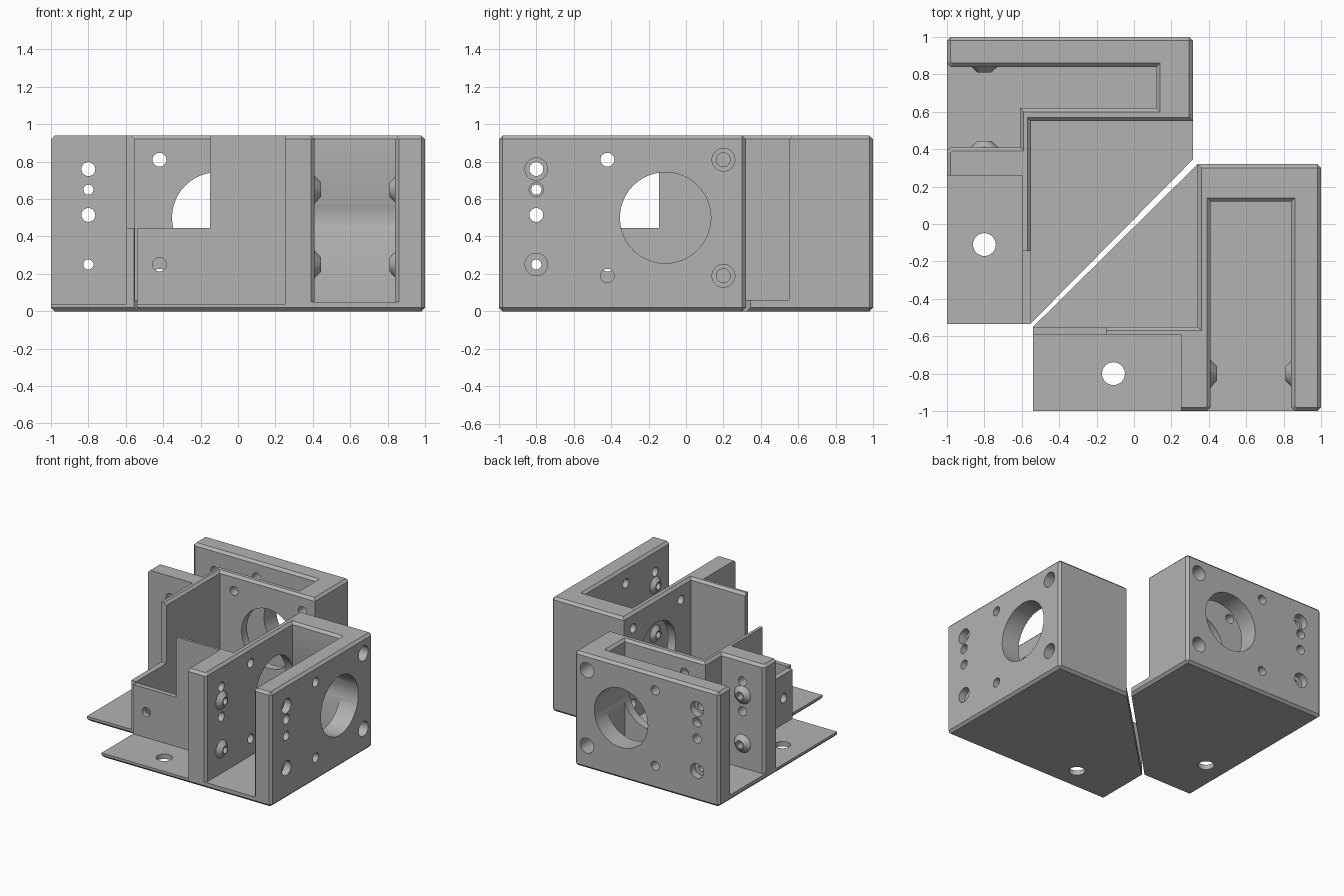
import bpy, bmesh, math
from mathutils import Vector, Matrix

if "Cube" in bpy.data.objects:
    bpy.data.objects.remove(bpy.data.objects["Cube"])

H = 0.94      # wall height
C = 0.02      # chamfer size

grey = bpy.data.materials.new("grey plastic")
grey.diffuse_color = (0.45, 0.45, 0.45, 1)
grey.use_nodes = True
grey.node_tree.nodes["Principled BSDF"].inputs["Base Color"].default_value = grey.diffuse_color


def make(name, bm):
    bmesh.ops.recalc_face_normals(bm, faces=bm.faces)
    me = bpy.data.meshes.new(name)
    bm.to_mesh(me)
    bm.free()
    me.materials.append(grey)
    ob = bpy.data.objects.new(name, me)
    bpy.context.collection.objects.link(ob)
    return ob


def grow(poly, d):
    """Offset a counter-clockwise outline outwards by d."""
    out = []
    for i, p in enumerate(poly):
        a, p, b = Vector(poly[i - 1]), Vector(p), Vector(poly[(i + 1) % len(poly)])
        e, f = (p - a).normalized(), (b - p).normalized()
        n, m = Vector((e.y, -e.x)), Vector((f.y, -f.x))
        out.append(p + (n + m) * d / (1 + n.dot(m)))
    return out


def loft(layers):
    """Closed solid through (outline, height) layers."""
    bm = bmesh.new()
    rings = [[bm.verts.new((p[0], p[1], z)) for p in poly] for poly, z in layers]
    n = len(rings[0])
    for a, b in zip(rings, rings[1:]):
        for i in range(n):
            bm.faces.new((a[i], a[(i + 1) % n], b[(i + 1) % n], b[i]))
    bm.faces.new(rings[0][::-1])
    bm.faces.new(rings[-1])
    return bm


def rect(x0, x1, y0, y1):
    return [(x0, y0), (x1, y0), (x1, y1), (x0, y1)]


def flared(poly, z):
    """Cutter whose rim is chamfered at the top of the walls."""
    return make("cutter", loft([(poly, z), (poly, H - C), (grow(poly, 2 * C), H + C)]))


def rod(p, q, r0, r1=None):
    """Cylinder or cone between two points."""
    p, q = Vector(p), Vector(q)
    bm = bmesh.new()
    rot = (q - p).to_track_quat('Z', 'Y').to_matrix().to_4x4()
    bmesh.ops.create_cone(bm, cap_ends=True, segments=48, radius1=r0,
                          radius2=r0 if r1 is None else r1, depth=(q - p).length,
                          matrix=Matrix.Translation((p + q) / 2) @ rot)
    return make("cutter", bm)


def body(name, outline, far):
    """Solid block with chamfered outer edges; far() marks the chamfered corner edges."""
    bm = loft([(outline, 0), (outline, H)])
    edges = []
    for e in bm.edges:
        d = e.verts[1].co - e.verts[0].co
        if abs(d.z) > 0.1:
            if far(e.verts[0].co):
                edges.append(e)
        elif abs(d.x) < 0.01 or abs(d.y) < 0.01:
            edges.append(e)
    bmesh.ops.bevel(bm, geom=edges, offset=C, segments=1, affect='EDGES')
    return make(name, bm)


def build(ob, voids, swap):
    def P(u, v, z):
        return (v, u, z) if swap else (u, v, z)

    steps = [(c, 'DIFFERENCE') for c in voids]
    # conical bearing bosses inside the pocket
    for z in (0.65, 0.25):
        for u0, u1 in ((0.39, 0.445), (0.865, 0.81)):
            steps.append((rod(P(u0, -0.8, z), P(u1, -0.8, z), 0.095, 0.037), 'UNION'))

    def hole(p, q, r):
        steps.append((rod(P(*p), P(*q), r), 'DIFFERENCE'))

    # large motor opening and its four screw holes
    hole((0.2, -0.11, 0.5), (1.1, -0.11, 0.5), 0.243)
    for z in (0.81, 0.19):
        hole((0.2, -0.42, z), (1.1, -0.42, z), 0.037)
        hole((0.2, 0.2, z), (1.1, 0.2, z), 0.037)
        hole((0.66, 0.2, z), (1.1, 0.2, z), 0.061)
    # row of bolt holes with counterbores
    for z, r, bore in ((0.76, 0.037, 0.06), (0.65, 0.027, 0.038),
                       (0.515, 0.037, 0), (0.25, 0.027, 0.06)):
        hole((0.2, -0.8, z), (1.1, -0.8, z), r)
        if bore:
            hole((0.94, -0.8, z), (1.1, -0.8, z), bore)
    # cable hole in the thin wall, mounting hole in the foot
    hole((-0.42, -0.7, 0.25), (-0.42, -0.45, 0.25), 0.037)
    hole((-0.11, -0.8, -0.1), (-0.11, -0.8, 0.2), 0.061)

    for c, op in steps:
        m = ob.modifiers.new(op.lower(), 'BOOLEAN')
        m.object, m.operation, m.solver = c, op, 'EXACT'
        c.hide_render = True
    dg = bpy.context.evaluated_depsgraph_get()
    me = bpy.data.meshes.new_from_object(ob.evaluated_get(dg))
    ob.modifiers.clear()
    ob.data = me
    for c, _ in steps:
        bpy.data.objects.remove(c)
    bpy.ops.object.select_all(action='DESELECT')
    ob.select_set(True)
    bpy.context.view_layer.objects.active = ob
    bpy.ops.object.shade_smooth_by_angle(angle=math.radians(25))


def box(x0, x1, y0, y1, z):
    return make("cutter", loft([(rect(x0, x1, y0, y1), z), (rect(x0, x1, y0, y1), H + 0.1)]))


# right bracket: straight pocket open to the front
right = body("right_bracket",
             [(-0.54, -1), (1, -1), (1, 0.32), (0.34, 0.32), (-0.54, -0.55)],
             lambda p: p.x > 0.9)
pocket = [(0.37, -1.02), (0.88, -1.02), (0.84, -0.98), (0.84, 0.12), (0.41, 0.12), (0.41, -0.98)]
build(right, [
    flared(pocket, 0.05),
    flared(rect(-0.8, 0.34, -0.55, 0.6), 0.06),     # triangular floor
    box(-0.8, 0.25, -1.2, -0.59, 0.04),             # foot
    box(-0.8, -0.15, -1.2, -0.4, 0.445),            # lowered wall end
], False)

# left bracket: pocket open to the left, narrowing beside the stepped wall
left = body("left_bracket",
            [(-1, -0.535), (-0.555, -0.535), (0.315, 0.345), (0.315, 1), (-1, 1)],
            lambda p: p.y > 0.9)
pocket = [(-1.02, 0.37), (-0.98, 0.41), (-0.61, 0.41), (-0.61, 0.62),
          (0.12, 0.62), (0.12, 0.84), (-0.98, 0.84), (-1.02, 0.88)]
build(left, [
    flared(pocket, 0.05),
    flared(rect(-0.55, 0.6, -0.8, 0.55), 0.06),
    box(-1.2, -0.595, -0.8, 0.26, 0.04),
    box(-1.2, -0.4, -0.8, -0.145, 0.445),
], True)
